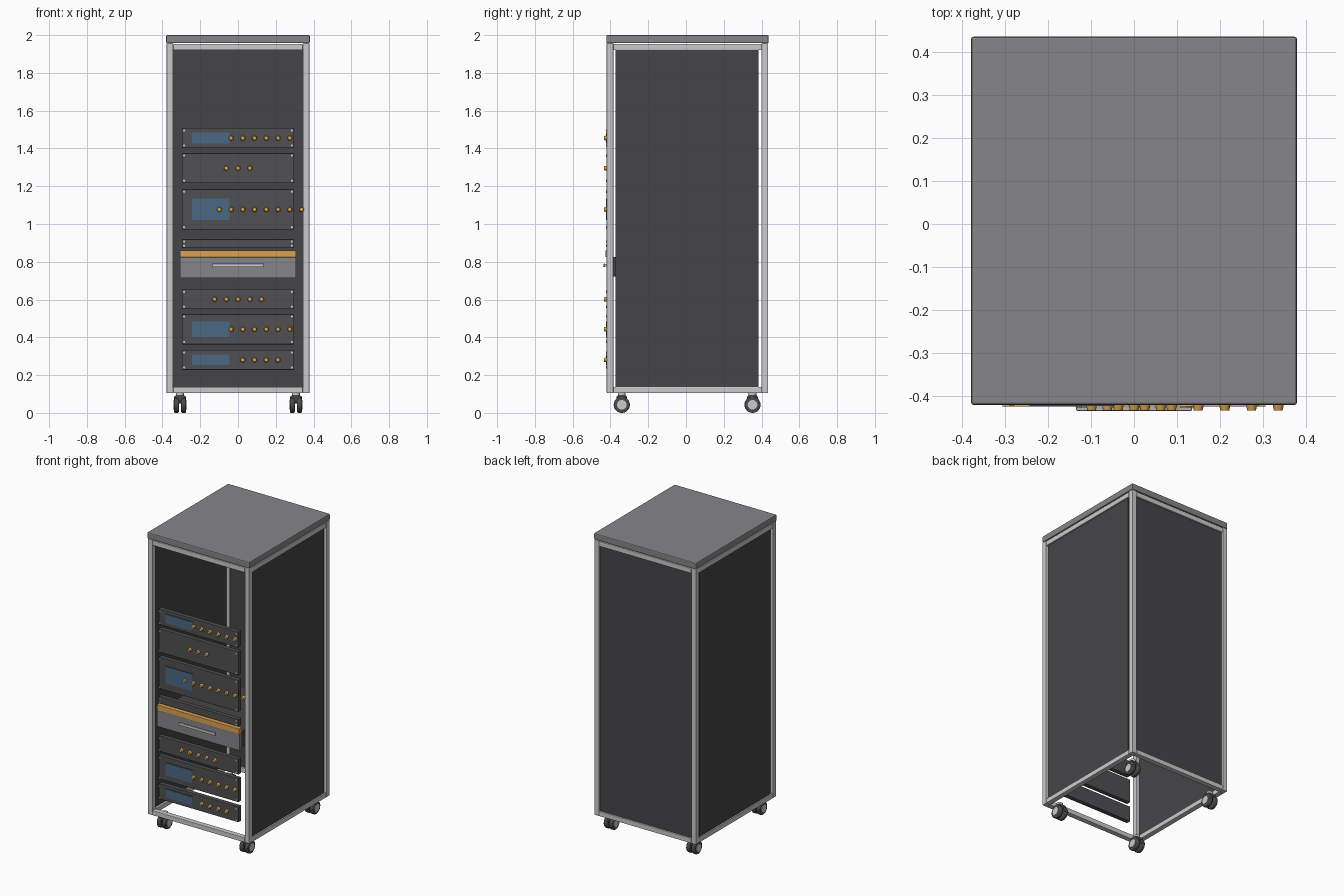
import bpy
from math import radians

if "Cube" in bpy.data.objects:
    bpy.data.objects.remove(bpy.data.objects["Cube"])


def material(name, r, g, b):
    m = bpy.data.materials.new(name)
    m.diffuse_color = (r, g, b, 1)
    m.use_nodes = True
    m.node_tree.nodes["Principled BSDF"].inputs["Base Color"].default_value = m.diffuse_color
    return m


METAL = material("light_metal", 0.55, 0.55, 0.57)
LID = material("lid_grey", 0.24, 0.24, 0.25)
DARK = material("dark_panel", 0.06, 0.06, 0.065)
FACE = material("unit_face", 0.08, 0.08, 0.085)
RUBBER = material("rubber", 0.07, 0.07, 0.07)
ORANGE = material("orange", 0.7, 0.36, 0.08)
BLUE = material("screen_blue", 0.07, 0.14, 0.23)


def finish(o, name, mat, bevel):
    o.name = name
    o.data.materials.append(mat)
    if bevel:
        b = o.modifiers.new("bevel", "BEVEL")
        b.width, b.segments = bevel, 2
    return o


def box(name, x, y, z, mat, bevel=0.0):
    """Box from (min, max) ranges on each axis."""
    bpy.ops.mesh.primitive_cube_add(size=1, location=[sum(r) / 2 for r in (x, y, z)])
    o = bpy.context.object
    o.scale = [r[1] - r[0] for r in (x, y, z)]
    bpy.ops.object.transform_apply(location=False, rotation=False, scale=True)
    return finish(o, name, mat, bevel)


def turned(name, loc, r1, r2, depth, axis, mat, sides=20, bevel=0.0):
    """Cylinder or cone along x, y or z; r1 is the radius at the -axis end."""
    rot = {"x": (0, radians(90), 0), "y": (radians(-90), 0, 0), "z": (0, 0, 0)}[axis]
    bpy.ops.mesh.primitive_cone_add(vertices=sides, radius1=r1, radius2=r2,
                                    depth=depth, location=loc, rotation=rot)
    o = finish(bpy.context.object, name, mat, bevel)
    bpy.ops.object.shade_smooth_by_angle()
    return o


# Lid
box("lid", (-0.38, 0.38), (-0.422, 0.437), (1.957, 2.0), LID, 0.006)

# Frame: four posts, top and bottom rails
X, YF, YB, T = 0.378, -0.42, 0.435, 0.035
for side in (-1, 1):
    px = sorted((side * X, side * (X - T)))
    for y0 in (YF, YB - T):
        box("post", px, (y0, y0 + T), (0.105, 1.957), METAL, 0.003)
    for z in ((0.105, 0.137), (1.92, 1.953)):
        box("side_rail", px, (YF + T, YB - T), z, METAL, 0.003)
    # Side panel
    px = sorted((side * 0.369, side * 0.357))
    box("side_panel", px, (-0.373, 0.385), (0.13, 1.925), DARK)
for y0 in (YF, YB - T):
    for z in ((0.105, 0.137), (1.92, 1.953)):
        box("cross_rail", (-X + T, X - T), (y0, y0 + T), z, METAL, 0.003)
box("back_panel", (-0.346, 0.346), (0.412, 0.424), (0.13, 1.925), DARK)

# Casters: twin wheels, hubs, hood and stem
for cx in (-0.307, 0.307):
    for cy in (-0.34, 0.352):
        for s in (-1, 1):
            turned("caster_wheel", (cx + s * 0.019, cy, 0.043), 0.043, 0.043, 0.026,
                   "x", RUBBER, 24, 0.006)
            turned("caster_hub", (cx + s * 0.032, cy, 0.043), 0.026, 0.026, 0.006,
                   "x", METAL, 12)
        box("caster_hood", (cx - 0.03, cx + 0.03), (cy - 0.028, cy + 0.028),
            (0.05, 0.092), RUBBER, 0.008)
        turned("caster_stem", (cx, cy, 0.097), 0.02, 0.02, 0.022, "z", METAL)

# Rack units: name, bottom, top, first knob x, knob count, screen half height
STEP = 0.0622
UNITS = [
    ("upper_unit", 1.402, 1.508, -0.037, 6, 0.029),
    ("three_knob_unit", 1.216, 1.375, -0.062, 3, 0),
    ("tall_unit", 0.970, 1.184, -0.099, 8, 0.057),
    ("blank_plate", 0.872, 0.920, 0, 0, 0),
    ("five_knob_unit", 0.549, 0.654, -0.124, 5, 0),
    ("wide_unit", 0.363, 0.523, -0.037, 6, 0.042),
    ("lower_unit", 0.228, 0.333, 0.025, 4, 0.028),
]
PF = -0.42
for name, z0, z1, kx, count, sh in UNITS:
    zc = (z0 + z1) / 2
    box(name + "_face", (-0.297, 0.297), (PF, PF + 0.03), (z0, z1), FACE, 0.003)
    # Corner screws
    for sx in (-0.285, 0.285):
        for sz in (z0 + 0.013, z1 - 0.013):
            turned(name + "_screw", (sx, PF - 0.0015, sz), 0.006, 0.006, 0.005, "y", METAL, 10)
    # Screen with thin surround
    if sh:
        box(name + "_screen_surround", (-0.249, -0.041), (PF - 0.002, PF + 0.004),
            (zc - sh - 0.004, zc + sh + 0.004), FACE)
        box(name + "_screen", (-0.244, -0.046), (PF - 0.004, PF + 0.004),
            (zc - sh, zc + sh), BLUE)
    # Tapered knobs
    for i in range(count):
        turned(name + "_knob", (kx + i * STEP, PF - 0.006, zc), 0.010, 0.014, 0.018,
               "y", ORANGE, 16)

# Drawer with orange worktop edge and bar handle
box("drawer_front", (-0.307, 0.307), (-0.422, -0.395), (0.713, 0.824), LID, 0.002)
box("drawer_body", (-0.297, 0.297), (-0.395, 0.15), (0.722, 0.826), DARK)
box("drawer_top_edge", (-0.307, 0.307), (-0.426, -0.395), (0.824, 0.861), ORANGE, 0.002)
box("drawer_handle", (-0.135, 0.135), (-0.436, -0.428), (0.772, 0.790), METAL, 0.003)
for hx in (-0.115, 0.115):
    box("handle_standoff", (hx - 0.008, hx + 0.008), (-0.43, -0.42), (0.775, 0.787), METAL)
